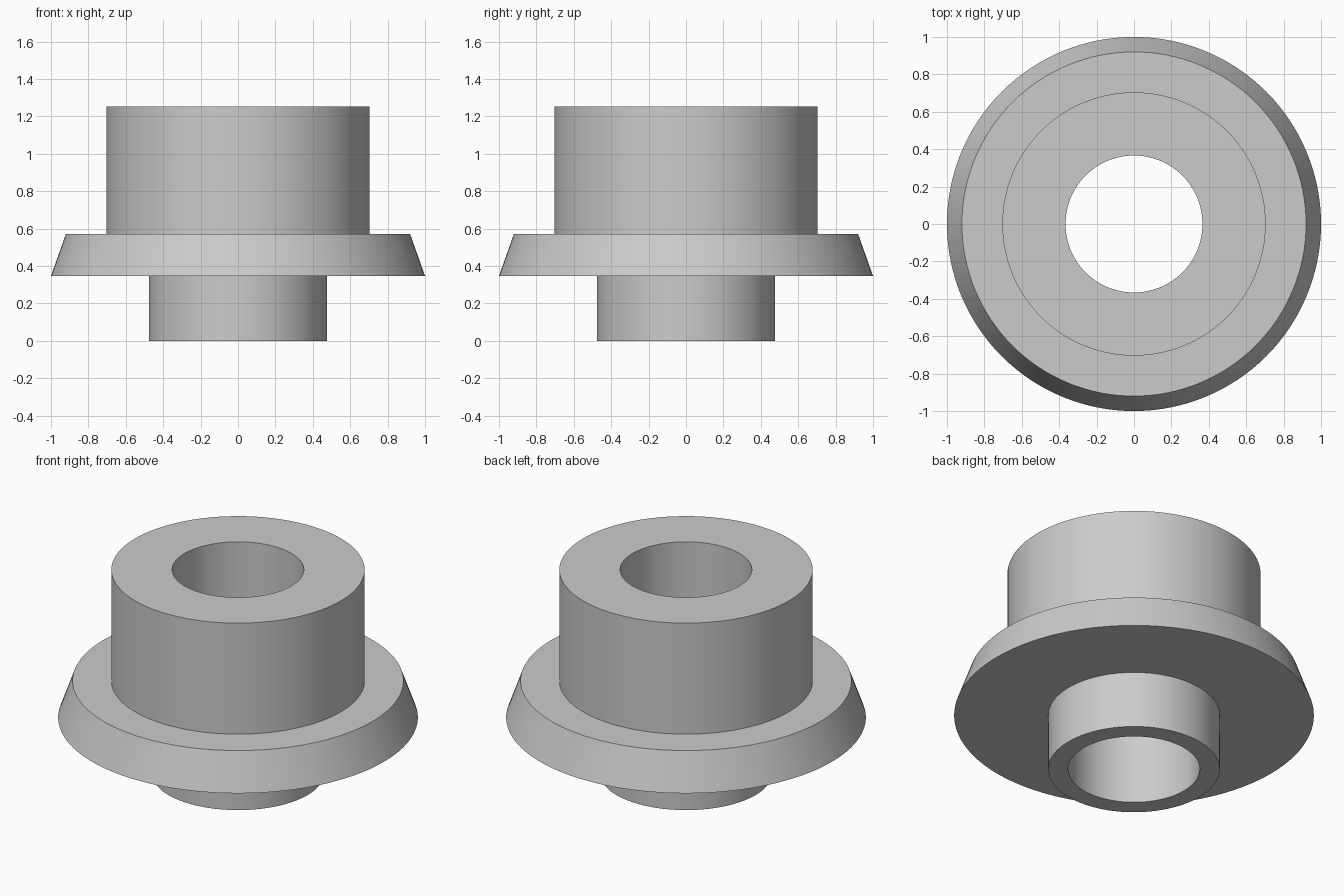
import bpy
import bmesh
import math
from mathutils import Vector

SEGMENTS = 128

cube = bpy.data.objects.get("Cube")
if cube:
    bpy.data.objects.remove(cube, do_unlink=True)

# Plain grey metal
grey = bpy.data.materials.new("plain_grey")
grey.use_nodes = True
colour = (0.6, 0.6, 0.6, 1.0)
grey.diffuse_color = colour
grey.node_tree.nodes["Principled BSDF"].inputs["Base Color"].default_value = colour

# Radius and height around the closed cross-section of the wall
BORE = 0.366
profile = [
    (BORE, 0.0), (0.477, 0.0),        # lower spigot
    (0.477, 0.347), (1.0, 0.347),     # underside of flange
    (0.92, 0.572), (0.704, 0.572),    # tapered rim and flange top
    (0.704, 1.253), (BORE, 1.253),    # upper hub
]


def lathe(name, points, material):
    """Revolve a closed profile around the z axis."""
    bm = bmesh.new()
    verts = [bm.verts.new((r, 0, z)) for r, z in points]
    edges = [bm.edges.new((v, verts[(i + 1) % len(verts)])) for i, v in enumerate(verts)]
    bmesh.ops.spin(bm, geom=verts + edges, cent=Vector(), axis=Vector((0, 0, 1)),
                   angle=math.tau, steps=SEGMENTS, use_merge=True)
    bmesh.ops.remove_doubles(bm, verts=bm.verts, dist=1e-5)
    bmesh.ops.recalc_face_normals(bm, faces=bm.faces)
    mesh = bpy.data.meshes.new(name)
    bm.to_mesh(mesh)
    bm.free()
    mesh.materials.append(material)
    obj = bpy.data.objects.new(name, mesh)
    bpy.context.collection.objects.link(obj)
    return obj


# Flanged bushing with a through bore
bushing = lathe("flanged_bushing", profile, grey)
bpy.ops.object.select_all(action="DESELECT")
bushing.select_set(True)
bpy.context.view_layer.objects.active = bushing
bpy.ops.object.shade_smooth_by_angle(angle=math.radians(30))
